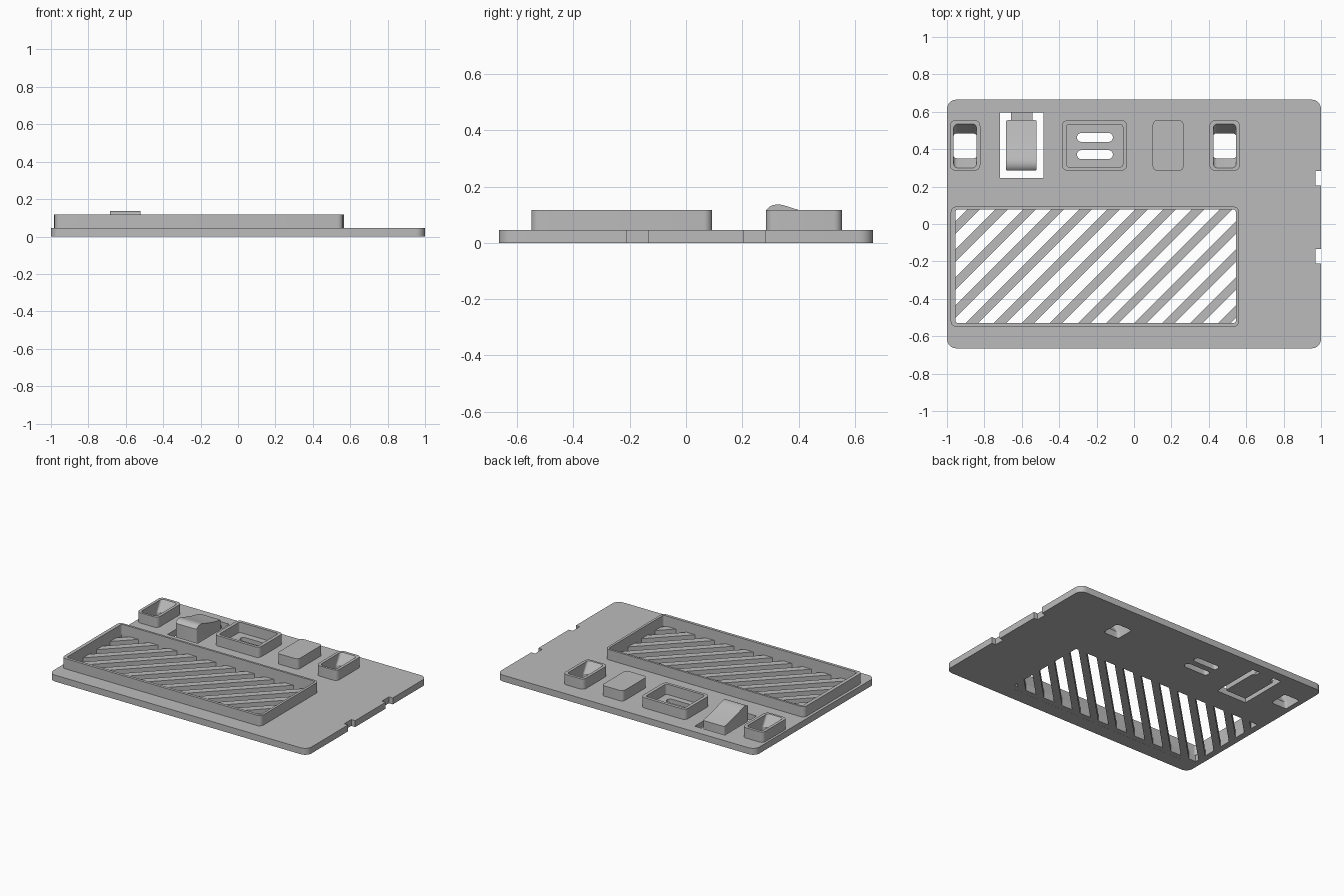
import bpy, bmesh
from math import sin, cos, pi, radians
from mathutils import Vector

if "Cube" in bpy.data.objects:
    bpy.data.objects.remove(bpy.data.objects["Cube"])

GREY = (0.5, 0.5, 0.5, 1)
mat = bpy.data.materials.new("plain grey")
mat.use_nodes = True
mat.diffuse_color = GREY
mat.node_tree.nodes["Principled BSDF"].inputs["Base Color"].default_value = GREY

BASE, TOP = 0.045, 0.117      # plate top and raised part top
ROW = (0.285, 0.555)          # depth range of the row of buttons


def finish(name, bm):
    bmesh.ops.recalc_face_normals(bm, faces=bm.faces)
    me = bpy.data.meshes.new(name)
    bm.to_mesh(me)
    bm.free()
    me.materials.append(mat)
    ob = bpy.data.objects.new(name, me)
    bpy.context.collection.objects.link(ob)
    bpy.ops.object.select_all(action='DESELECT')
    ob.select_set(True)
    bpy.context.view_layer.objects.active = ob
    bpy.ops.object.shade_smooth_by_angle(angle=radians(30))
    return ob


def rounded(x0, x1, y0, y1, r, seg=6):
    """Rounded rectangle, starting at the lower right corner."""
    corners = [(x1 - r, y0 + r), (x1 - r, y1 - r), (x0 + r, y1 - r), (x0 + r, y0 + r)]
    return [(cx + r * cos(a), cy + r * sin(a))
            for i, (cx, cy) in enumerate(corners)
            for a in [(i - 1 + s / seg) * pi / 2 for s in range(seg + 1)]]


def slab(name, loops, z0, z1):
    """Extrude an outline (first loop) with holes (other loops)."""
    bm = bmesh.new()
    for loop in loops:
        vs = [bm.verts.new((x, y, z0)) for x, y in loop]
        for a, b in zip(vs, vs[1:] + vs[:1]):
            bm.edges.new((a, b))
    bmesh.ops.triangle_fill(bm, edges=bm.edges[:], use_beauty=True, normal=(0, 0, 1))
    new = bmesh.ops.extrude_face_region(bm, geom=bm.faces[:])["geom"]
    bmesh.ops.translate(bm, vec=(0, 0, z1 - z0),
                        verts=[v for v in new if isinstance(v, bmesh.types.BMVert)])
    return finish(name, bm)


def clip(poly, axis, limit, sign):
    """Keep the part of a polygon on one side of an axis-aligned line."""
    out = []
    for p, q in zip(poly, poly[1:] + poly[:1]):
        dp, dq = sign * (p[axis] - limit), sign * (q[axis] - limit)
        if dp >= 0:
            out.append(p)
        if dp * dq < 0:
            out.append(tuple(Vector(p).lerp(Vector(q), dp / (dp - dq))))
    return out


# Diagonal grille slots, clipped to the window
GX0, GX1, GY0, GY1 = -0.955, 0.545, -0.53, 0.078
PITCH, SLOT = 0.15, 0.083
slots = []
c = GX0 - GY1 - 0.02
while c < GX1 - GY0:
    poly = [(c - 1, -1), (c + SLOT - 1, -1), (c + SLOT + 1, 1), (c + 1, 1)]
    for axis, limit, sign in ((0, GX0, 1), (0, GX1, -1), (1, GY0, 1), (1, GY1, -1)):
        poly = clip(poly, axis, limit, sign)
    if len(poly) > 2:
        slots.append(poly)
    c += PITCH

# Plate outline with two notches in the side edge
outline = rounded(-1, 1, -0.665, 0.665, 0.05)
notches = []
for y0, y1 in ((-0.21, -0.133), (0.205, 0.283)):
    notches += [(1, y0), (0.97, y0), (0.97, y1), (1, y1)]
outline = outline[:7] + notches + outline[7:]

# Wells: tops are longer than their floor openings
MID, SHRINK = 0.4175, 0.57
wells = {"left_well": 0.485, "right_well": -0.903}


def narrow(y):
    return MID + (y - MID) * SHRINK


well_tops = {n: rounded(x - 0.061, x + 0.061, 0.30, 0.535, 0.022) for n, x in wells.items()}
well_floors = [[(x, narrow(y)) for x, y in loop] for loop in well_tops.values()]

# Two oval vents, and the gap around the rocker with its hinge tab
vents = [rounded(-0.305, -0.113, y - 0.024, y + 0.024, 0.0235) for y in (0.371, 0.463)]
gap = [(-0.717, 0.245), (-0.484, 0.245), (-0.484, 0.595), (-0.717, 0.595)]

slab("base_plate", [outline] + slots + well_floors + vents + [gap], 0, BASE)
slab("rocker_hinge", [[(-0.658, 0.55), (-0.543, 0.55), (-0.543, 0.595), (-0.658, 0.595)]], 0, 0.02)

# Raised frames and the plain button
slab("grille_frame", [rounded(-0.98, 0.562, -0.55, 0.093, 0.03),
                      rounded(GX0, GX1, GY0, GY1, 0.015)], BASE, TOP)
slab("vent_frame", [rounded(-0.385, -0.037, *ROW, 0.03),
                    rounded(-0.362, -0.06, 0.305, 0.533, 0.015)], BASE, TOP)
slab("plain_button", [rounded(0.1, 0.265, *ROW, 0.025)], BASE, TOP)

# Well blocks with sloping ends
for name, x in wells.items():
    ob = slab(name, [rounded(x - 0.081, x + 0.081, *ROW, 0.03), well_tops[name]], BASE, TOP)
    for v in ob.data.vertices:
        inside = abs(v.co.x - x) < 0.062 and 0.299 < v.co.y < 0.536
        if inside and v.co.z < BASE + 0.01:
            v.co.y = narrow(v.co.y)

# Rocker button: a side profile drawn across, with rounded upright corners
profile = [(0.285, 0), (0.285, 0.117), (0.295, 0.127), (0.308, 0.134), (0.325, 0.137),
           (0.342, 0.135), (0.362, 0.129), (0.40, 0.117), (0.46, 0.1), (0.555, 0.08), (0.555, 0)]
bm = bmesh.new()
face = bm.faces.new([bm.verts.new((-0.685, y, z)) for y, z in profile])
new = bmesh.ops.extrude_face_region(bm, geom=[face])["geom"]
bmesh.ops.translate(bm, vec=(0.165, 0, 0), verts=[v for v in new if isinstance(v, bmesh.types.BMVert)])
upright = [e for e in bm.edges
           if (e.verts[0].co - e.verts[1].co).xy.length < 1e-5]
bmesh.ops.bevel(bm, geom=upright, offset=0.009, segments=4, profile=0.5, affect='EDGES')
finish("rocker_button", bm)

# Thin seam under the front of the grille
slab("underside_seam", [[(-0.89, -0.575), (0.52, -0.575), (0.52, -0.567), (-0.89, -0.567)]], -0.0005, 0.002)
